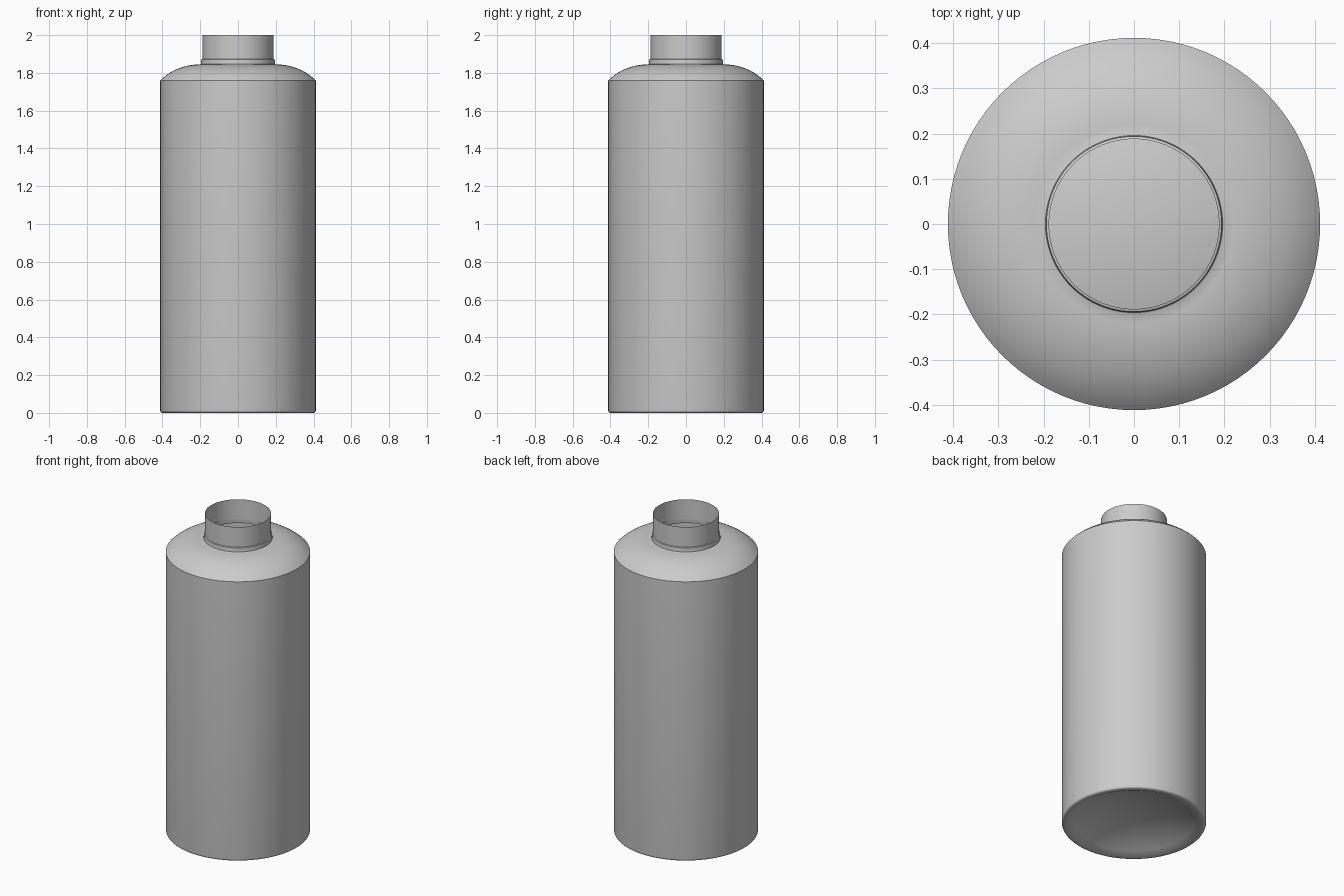
import bpy, bmesh, math

if "Cube" in bpy.data.objects:
    bpy.data.objects.remove(bpy.data.objects["Cube"])

SIDES = 96

def lathe(name, profile):
    """Revolve an (r, z) profile about z; r = 0 becomes a pole."""
    bm = bmesh.new()
    verts = [bm.verts.new((r, 0, z)) for r, z in profile]
    edges = [bm.edges.new(p) for p in zip(verts, verts[1:])]
    bmesh.ops.spin(bm, geom=verts + edges, axis=(0, 0, 1), cent=(0, 0, 0),
                   angle=2 * math.pi, steps=SIDES, use_duplicate=False)
    bmesh.ops.remove_doubles(bm, verts=bm.verts, dist=1e-5)
    bmesh.ops.recalc_face_normals(bm, faces=bm.faces)
    # The surface is open at the mouth: make the outer wall face outward
    wall = max(bm.faces, key=lambda f: f.calc_area())
    c = wall.calc_center_median()
    if wall.normal.x * c.x + wall.normal.y * c.y < 0:
        bmesh.ops.reverse_faces(bm, faces=bm.faces)
    mesh = bpy.data.meshes.new(name)
    bm.to_mesh(mesh)
    bm.free()
    ob = bpy.data.objects.new(name, mesh)
    bpy.context.collection.objects.link(ob)
    bpy.context.view_layer.objects.active = ob
    ob.select_set(True)
    bpy.ops.object.shade_smooth_by_angle(angle=math.radians(28))
    ob.select_set(False)
    return ob

# Hollowed base: shallow spherical dome
R, H = 0.38, 0.09
ball = (R * R + H * H) / (2 * H)
dome = [(R * i / 10, H - ball + math.sqrt(ball ** 2 - (R * i / 10) ** 2))
        for i in range(11)]

# Standing rim with a small rounded heel
heel = [(0.399 + 0.013 * math.sin(a), 0.013 - 0.013 * math.cos(a))
        for a in (i * math.pi / 10 for i in range(6))]

# Shoulder: flattening arc from the wall in to the neck
a0 = math.radians(50)
shoulder = [(0.2 + 0.212 * math.sin(a) / math.sin(a0),
             1.76 + 0.085 * (math.cos(a) - math.cos(a0)) / (1 - math.cos(a0)))
            for a in (a0 * (1 - i / 12) for i in range(13))]

# Neck: slightly flared foot, then a straight open tube
neck = [(0.196, 1.847), (0.194, 1.872), (0.188, 1.874), (0.188, 2.0)]

lathe("bottle", dome + heel + shoulder + neck)
